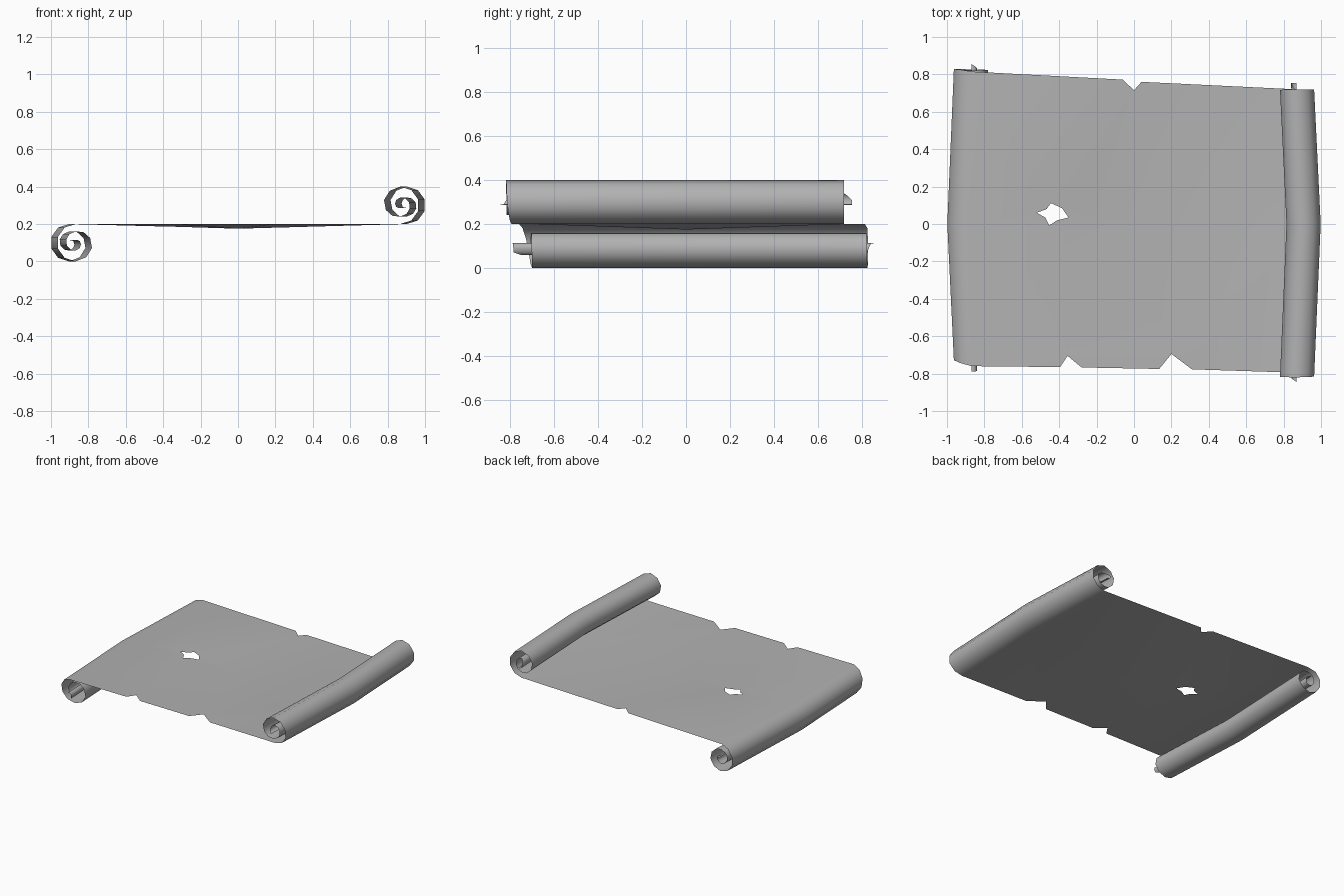
import bpy, bmesh
from math import cos, sin, pi
from mathutils import Vector
from mathutils.geometry import delaunay_2d_cdt

if "Cube" in bpy.data.objects:
    bpy.data.objects.remove(bpy.data.objects["Cube"])

CX, R, BOW, Z = 0.868, 0.1, 0.035, 0.2
STEPS, TURNS = 20, 2.0
RADII = [(0, R), (0.5, R), (0.7, 0.092), (1, 0.06), (1.5, 0.042), (2, 0.012)]


def lerp_table(table, t):
    for (t0, v0), (t1, v1) in zip(table, table[1:]):
        if t <= t1:
            return v0 + (v1 - v0) * (t - t0) / (t1 - t0)
    return table[-1][1]


def inside(p, poly):
    hit = False
    for a, b in zip(poly, poly[1:] + poly[:1]):
        if (a[1] > p[1]) != (b[1] > p[1]):
            if p[0] < a[0] + (b[0] - a[0]) * (p[1] - a[1]) / (b[1] - a[1]):
                hit = not hit
    return hit


bm = bmesh.new()

# Flat sheet: torn outline, a hole, and a slight sag at the middle
outline = [(-CX, -0.76), (-0.395, -0.765), (-0.355, -0.705), (-0.28, -0.767),
           (0.135, -0.775), (0.2, -0.695), (0.31, -0.777), (CX, -0.795),
           (CX + BOW, 0), (CX, 0.72), (0.04, 0.76), (0, 0.715),
           (-0.06, 0.772), (-CX, 0.815), (-CX - BOW, 0)]
hole = [(-0.52, 0.06), (-0.467, 0.08), (-0.445, 0.112), (-0.385, 0.085),
        (-0.35, 0.035), (-0.41, 0.02), (-0.453, -0.007), (-0.475, 0.035)]
pts = outline + hole + [(0, 0)]
n, h = len(outline), len(hole)
edges = [(i, (i + 1) % n) for i in range(n)]
edges += [(n + i, n + (i + 1) % h) for i in range(h)]
edges.append((n + h, 8))
vs, _, fs, *_ = delaunay_2d_cdt([Vector(p) for p in pts], edges, [], 0, 1e-5)


def sag(x, y):
    return 0.025 * max(0, 1 - abs(x) / 0.87) * max(0, 1 - abs(y) / 0.7)


flat = [bm.verts.new((v.x, v.y, Z - sag(v.x, v.y))) for v in vs]
for f in fs:
    c = sum((vs[i] for i in f), Vector((0, 0))) / len(f)
    if inside(c, outline) and not inside(c, hole):
        bm.faces.new([flat[i] for i in f])


# Rolled ends: a spiral strip with three rows, bowed outward in the middle
def roll(side, front, back):
    prev = None
    for k in range(STEPS + 1):
        t = TURNS * k / STEPS
        r = lerp_table(RADII, t)
        a = -pi / 2 + 2 * pi * t
        x, z = CX + r * cos(a), R + r * sin(a)
        row = [bm.verts.new((side * (x + b), y, Z + side * z)) for b, y in
               ((0, lerp_table(front, t)), (BOW, 0), (0, lerp_table(back, t)))]
        if prev:
            for i in range(2):
                bm.faces.new((prev[i], row[i], row[i + 1], prev[i + 1]))
        prev = row


roll(1, [(0, -0.795), (0.25, -0.815), (0.5, -0.82), (1.6, -0.81), (2, -0.845)],
     [(0, 0.72), (1.5, 0.715), (1.7, 0.755), (2, 0.755)])
roll(-1, [(0, -0.76), (0.25, -0.72), (0.5, -0.70), (1.4, -0.71), (1.6, -0.785), (2, -0.79)],
     [(0, 0.822), (0.25, 0.83), (1, 0.82), (1.6, 0.825), (2, 0.855)])

# Weld the rolls to the sheet and face the top side upward
bmesh.ops.remove_doubles(bm, verts=bm.verts, dist=0.008)
bmesh.ops.recalc_face_normals(bm, faces=bm.faces)
bm.normal_update()
if sum(f.normal.z * f.calc_area() for f in bm.faces if abs(f.calc_center_median().x) < 0.7) < 0:
    bmesh.ops.reverse_faces(bm, faces=bm.faces)
for f in bm.faces:
    f.smooth = True

mesh = bpy.data.meshes.new("parchment_scroll")
bm.to_mesh(mesh)
bm.free()

# Darker grey parchment
mat = bpy.data.materials.new("parchment_grey")
mat.diffuse_color = (0.445, 0.445, 0.445, 1)
mat.use_nodes = True
mat.node_tree.nodes["Principled BSDF"].inputs["Base Color"].default_value = mat.diffuse_color
mesh.materials.append(mat)
bpy.context.collection.objects.link(bpy.data.objects.new("parchment_scroll", mesh))
